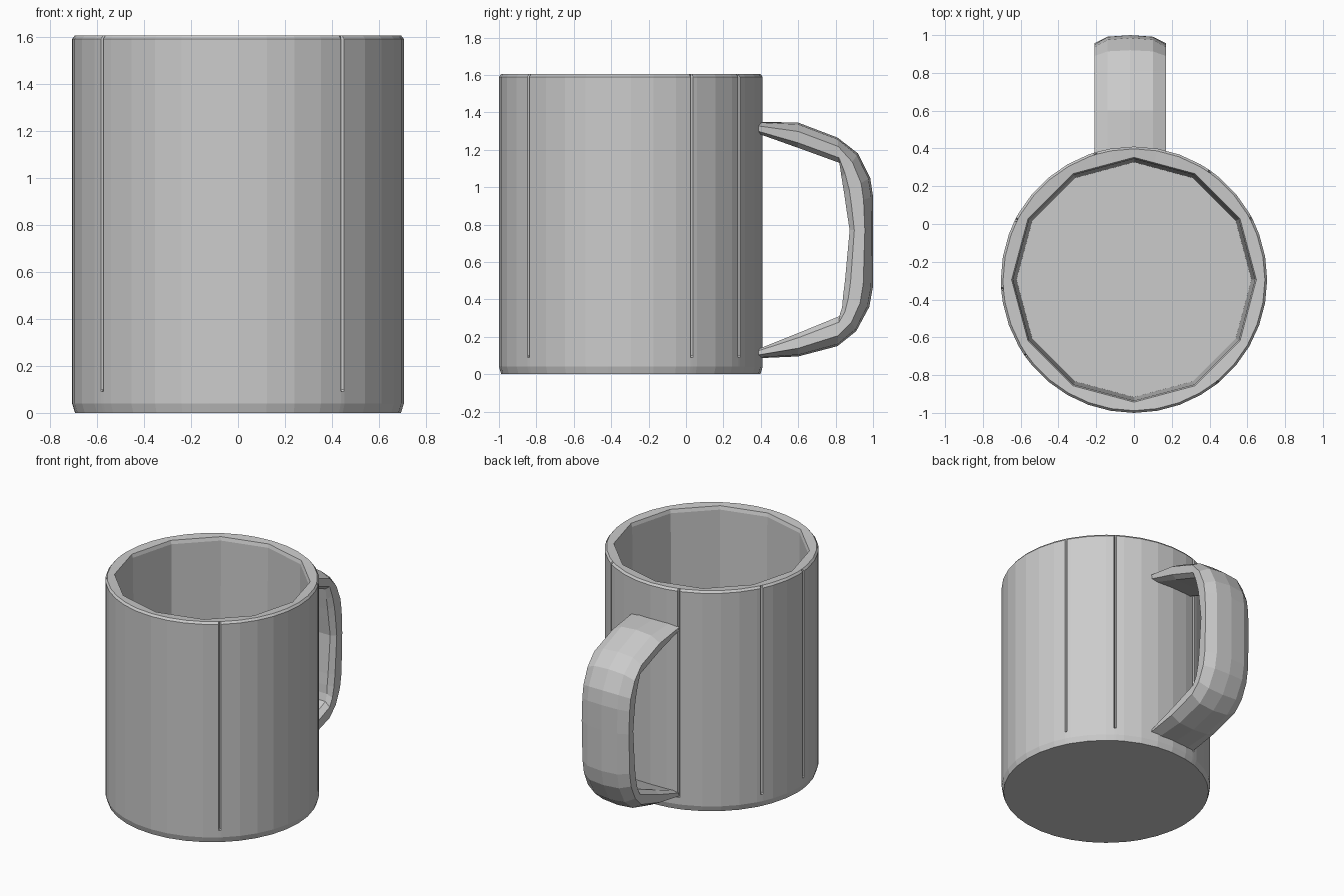
import bpy, bmesh
from math import sin, cos, radians, pi

old = bpy.data.objects.get("Cube")
if old:
    bpy.data.objects.remove(old)

# Single grey clay material
grey = bpy.data.materials.new("grey")
grey.use_nodes = True
GREY = (0.6, 0.6, 0.6, 1)
grey.diffuse_color = GREY
grey.node_tree.nodes["Principled BSDF"].inputs["Base Color"].default_value = GREY

CENTRE_Y = -0.295
RADIUS = 0.705
HEIGHT = 1.605
SEAMS = (-51, 27.5, 55, 107, 153, 184, 215)


def loft(name, rings, closed_ends=True):
    """Skin a list of equal closed rings and cap both ends."""
    bm = bmesh.new()
    loops = [[bm.verts.new(p) for p in ring] for ring in rings]
    n = len(loops[0])
    for a, b in zip(loops, loops[1:]):
        for i in range(n):
            j = (i + 1) % n
            bm.faces.new((a[i], a[j], b[j], b[i]))
    bm.faces.new(loops[0][::-1])
    bm.faces.new(loops[-1])
    bmesh.ops.recalc_face_normals(bm, faces=bm.faces)
    mesh = bpy.data.meshes.new(name)
    bm.to_mesh(mesh)
    bm.free()
    mesh.materials.append(grey)
    obj = bpy.data.objects.new(name, mesh)
    bpy.context.collection.objects.link(obj)
    return obj


# Angles round the cup: even facets plus a narrow groove at each panel seam
seams = [s % 360 for s in SEAMS]
angles = sorted([a for a in range(0, 360, 10)]
                + [s + d for s in seams for d in (-0.7, 0, 0.7)])


def round_ring(r, z, groove=0.0):
    ring = []
    for a in angles:
        rr = r - (groove if a in seams else 0)
        t = radians(a)
        ring.append((rr * cos(t), CENTRE_Y + rr * sin(t), z))
    return ring


def twelve_sided_ring(r, z):
    ring = []
    for a in angles:
        t = radians(a)
        rr = r * cos(pi / 12) / cos(radians(a % 30 - 15))
        ring.append((rr * cos(t), CENTRE_Y + rr * sin(t), z))
    return ring


# Cup: round outside, faceted twelve-sided inside, sunk floor
loft("cup", [
    round_ring(RADIUS - 0.012, 0),
    round_ring(RADIUS, 0.04),
    round_ring(RADIUS, 0.09),
    round_ring(RADIUS, 0.1, 0.02),
    round_ring(RADIUS, HEIGHT - 0.015, 0.02),
    round_ring(RADIUS - 0.012, HEIGHT),
    twelve_sided_ring(0.648, HEIGHT - 0.005),
    twelve_sided_ring(0.64, HEIGHT - 0.03),
    twelve_sided_ring(0.622, 0.09),
])

# Handle: outer and inner (y, z) of each station, from top to bottom
stations = [
    ((0.375, 1.35), (0.375, 1.29)),
    ((0.6, 1.345), (0.6, 1.21)),
    ((0.81, 1.265), (0.82, 1.13)),
    ((0.92, 1.18), (0.832, 1.05)),
    ((0.985, 1.05), (0.845, 0.97)),
    ((1.0, 0.95), (0.855, 0.9)),
    ((1.0, 0.77), (0.875, 0.77)),
    ((1.0, 0.47), (0.85, 0.5)),
    ((0.98, 0.36), (0.84, 0.42)),
    ((0.91, 0.23), (0.835, 0.36)),
    ((0.81, 0.15), (0.82, 0.31)),
    ((0.6, 0.095), (0.6, 0.22)),
    ((0.375, 0.085), (0.375, 0.13)),
]
# Half section: half width and share of the way from inner to outer side
half = [(0.15, 0), (0.185, 0.2), (0.19, 0.65), (0.12, 0.93)]
section = half + [(0, 1)] + [(-w, t) for w, t in reversed(half)]
loft("handle", [
    [(w - 0.02, iy + (oy - iy) * t, iz + (oz - iz) * t) for w, t in section]
    for (oy, oz), (iy, iz) in stations
])
